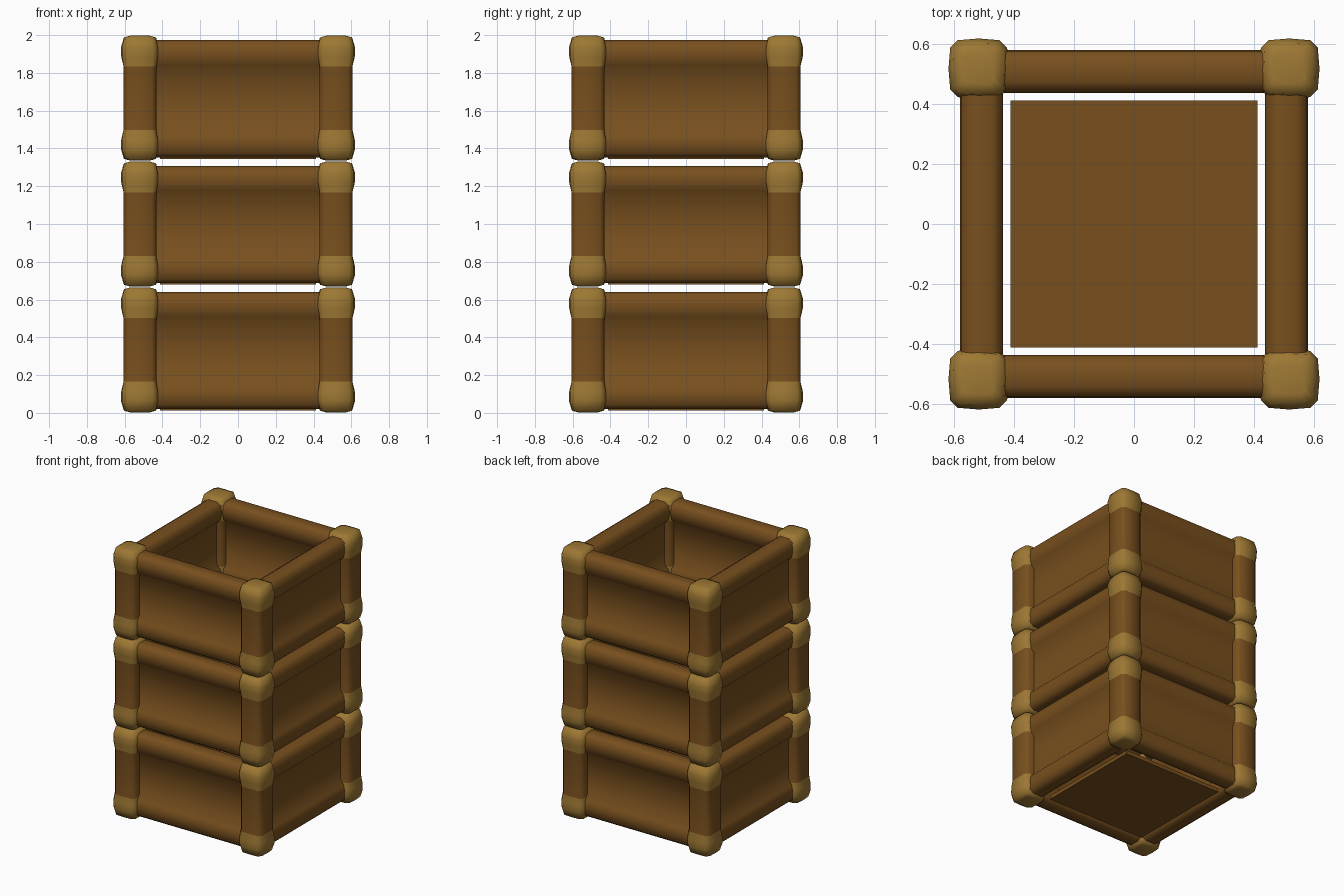
import bpy, bmesh, math
from mathutils import Matrix

if "Cube" in bpy.data.objects:
    bpy.data.objects.remove(bpy.data.objects["Cube"])


def material(name, rgb):
    m = bpy.data.materials.new(name)
    m.diffuse_color = (*rgb, 1)
    m.use_nodes = True
    m.node_tree.nodes["Principled BSDF"].inputs["Base Color"].default_value = m.diffuse_color
    return m


WOOD = material("brown wood", (0.188, 0.079, 0.013))
BRASS = material("brass cap", (0.340, 0.188, 0.034))

CRATE_H = 0.6665     # height of one crate
POST = 0.519         # distance of post axis from centre
RAIL = 0.510         # distance of side wall from centre


def finish(name, bm, mats, angle=80):
    bmesh.ops.recalc_face_normals(bm, faces=bm.faces)
    me = bpy.data.meshes.new(name)
    bm.to_mesh(me)
    bm.free()
    for m in mats:
        me.materials.append(m)
    ob = bpy.data.objects.new(name, me)
    bpy.context.collection.objects.link(ob)
    bpy.ops.object.select_all(action='DESELECT')
    ob.select_set(True)
    bpy.context.view_layer.objects.active = ob
    bpy.ops.object.shade_smooth_by_angle(angle=math.radians(angle))
    return ob


def loft(bm, rings):
    loops = [[bm.verts.new(p) for p in r] for r in rings]
    for a, b in zip(loops, loops[1:]):
        for i in range(len(a)):
            j = (i + 1) % len(a)
            bm.faces.new((a[i], a[j], b[j], b[i]))
    bm.faces.new(loops[0])
    bm.faces.new(loops[-1])


def square_ring(cx, cy, h, bulge, z):
    # square with chamfered corners and slightly bulging sides
    c, m = h * 0.74, h + bulge
    pts = [(h, -c), (m, 0), (h, c), (c, h), (0, m), (-c, h),
           (-h, c), (-m, 0), (-h, -c), (-c, -h), (0, -m), (c, -h)]
    return [(cx + x, cy + y, z) for x, y in pts]


def corner_post(name, cx, cy, base):
    # post with a bulging metal cap at each end
    half = [(0.002, 0.050, 0), (0.012, 0.082, 0.003), (0.065, 0.095, 0.006),
            (0.115, 0.094, 0.005), (0.165, 0.087, 0)]
    prof = half + [(CRATE_H - z, h, b) for z, h, b in reversed(half)]
    bm = bmesh.new()
    loft(bm, [square_ring(cx, cy, h, b, base + z) for z, h, b in prof])
    for f in bm.faces:
        z = f.calc_center_median().z - base
        f.material_index = 0 if 0.166 < z < CRATE_H - 0.166 else 1
    return finish(name, bm, (WOOD, BRASS))


def side_wall(name, turn, base):
    # top rail, recessed panel and bottom rail in one profile
    out = [(0.035, 0.020), (0.068, 0.042), (0.072, 0.105), (0.060, 0.150), (0.032, 0.178),
           (0.032, 0.482), (0.060, 0.510), (0.072, 0.565), (0.066, 0.620), (0.035, 0.640)]
    prof = out + [(-d, z) for d, z in reversed(out)]
    bm = bmesh.new()
    loft(bm, [[(x, -RAIL - d, base + z) for d, z in prof] for x in (-0.48, 0.48)])
    bm.transform(Matrix.Rotation(turn * math.pi / 2, 4, 'Z'))
    return finish(name, bm, (WOOD,))


def floor_board(name, base):
    bm = bmesh.new()
    bmesh.ops.create_cube(bm, size=1, matrix=Matrix.Translation((0, 0, base + 0.026))
                          @ Matrix.Diagonal((0.826, 0.826, 0.028, 1)))
    return finish(name, bm, (WOOD,), 30)


# three stacked open crates
for n, level in enumerate(("bottom", "middle", "top")):
    base = n * CRATE_H
    for sx, xn in ((-1, "left"), (1, "right")):
        for sy, yn in ((-1, "front"), (1, "back")):
            corner_post(f"{level}_{yn}_{xn}_post", sx * POST, sy * POST, base)
    for t, side in enumerate(("front", "right", "back", "left")):
        side_wall(f"{level}_{side}_wall", t, base)
    floor_board(f"{level}_floor", base)
